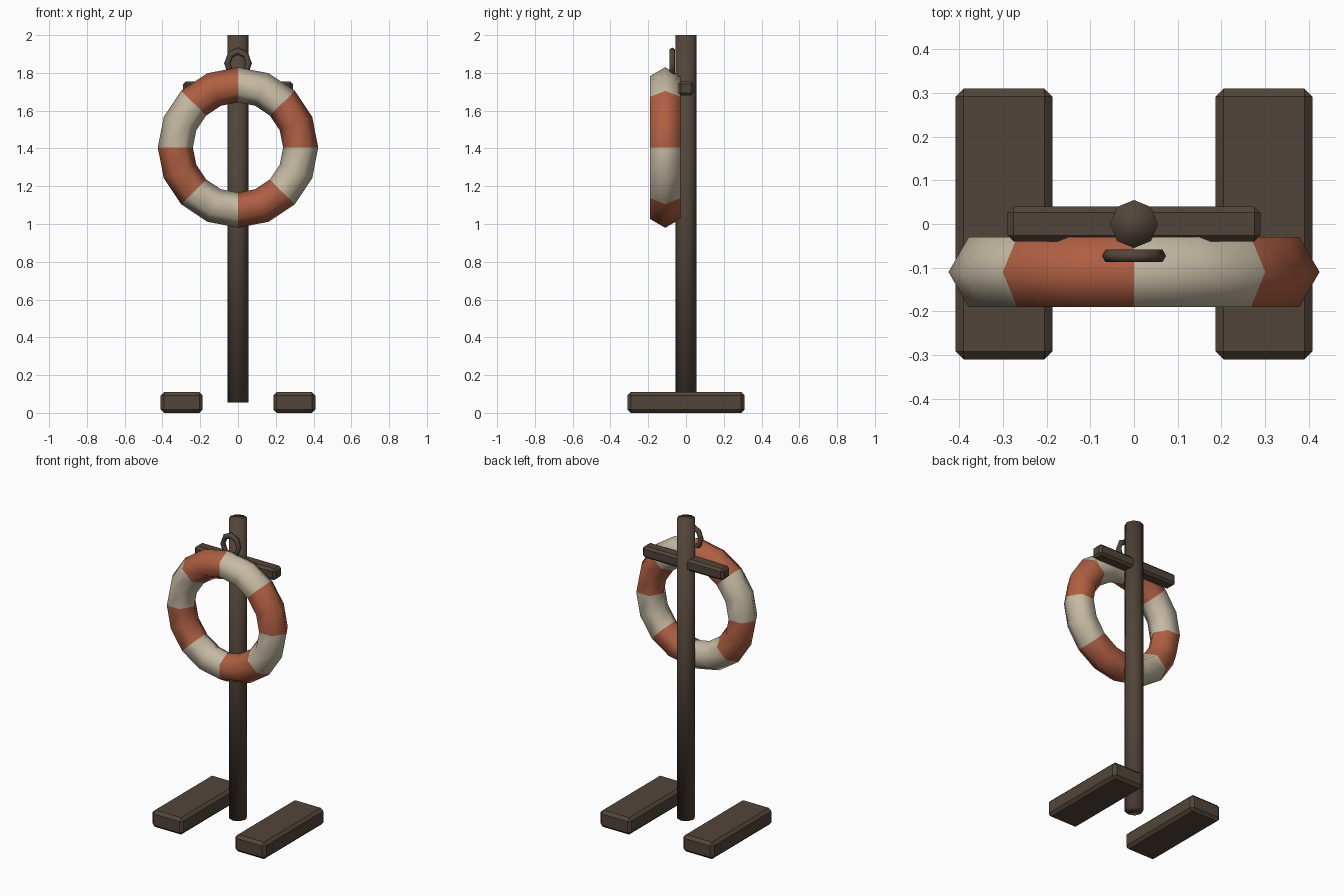
import bpy, bmesh
from math import cos, sin, tau

if "Cube" in bpy.data.objects:
    bpy.data.objects.remove(bpy.data.objects["Cube"], do_unlink=True)


def material(name, rgb):
    m = bpy.data.materials.new(name)
    m.use_nodes = True
    m.diffuse_color = (*rgb, 1)
    m.node_tree.nodes["Principled BSDF"].inputs["Base Color"].default_value = (*rgb, 1)
    return m


wood = material("dark wood", (0.085, 0.060, 0.041))
orange = material("faded orange", (0.43, 0.115, 0.055))
cream = material("cream", (0.56, 0.49, 0.365))


def finish(bm, name, mats, location, smooth):
    bmesh.ops.recalc_face_normals(bm, faces=bm.faces)
    for f in bm.faces:
        f.smooth = smooth
    me = bpy.data.meshes.new(name)
    bm.to_mesh(me)
    bm.free()
    for m in mats:
        me.materials.append(m)
    ob = bpy.data.objects.new(name, me)
    ob.location = location
    bpy.context.scene.collection.objects.link(ob)
    return ob


def plank(name, size, location, chamfer):
    bm = bmesh.new()
    bmesh.ops.create_cube(bm, size=1)
    bmesh.ops.scale(bm, vec=size, verts=bm.verts)
    bmesh.ops.bevel(bm, geom=bm.edges[:], offset=chamfer, segments=1, affect='EDGES')
    return finish(bm, name, [wood], location, False)


def upright_ring(name, major, minor, segments, mats, location, stretch=1, band=2):
    """Torus facing the front, with a six-sided tube and colour bands."""
    bm = bmesh.new()
    sides = 6
    loops = []
    for i in range(segments):
        a = tau * i / segments
        loop = []
        for j in range(sides):
            b = tau * j / sides
            r = major + minor * cos(b)
            loop.append(bm.verts.new((r * cos(a), minor * sin(b), r * sin(a) * stretch)))
        loops.append(loop)
    for i in range(segments):
        p, q = loops[i], loops[(i + 1) % segments]
        for j in range(sides):
            k = (j + 1) % sides
            f = bm.faces.new((p[j], p[k], q[k], q[j]))
            f.material_index = (i // band) % len(mats)
    return finish(bm, name, mats, location, True)


# Post
bm = bmesh.new()
bmesh.ops.create_cone(bm, cap_ends=True, segments=8, radius1=0.055, radius2=0.055, depth=1.945)
finish(bm, "post", [wood], (0, 0, 1.0275), True)

# Crossbar and the two feet
plank("crossbar", (0.58, 0.08, 0.075), (0, 0, 1.718), 0.014)
for side, label in ((1, "left"), (-1, "right")):
    plank(label + "_foot", (0.222, 0.62, 0.11), (side * 0.298, 0, 0.055), 0.018)

# Striped float ring and its hanging loop
upright_ring("float_ring", 0.332, 0.093, 16, [orange, cream], (0, -0.11, 1.405))
upright_ring("hanging_loop", 0.057, 0.0165, 8, [wood], (0, -0.073, 1.85), stretch=1.15)
